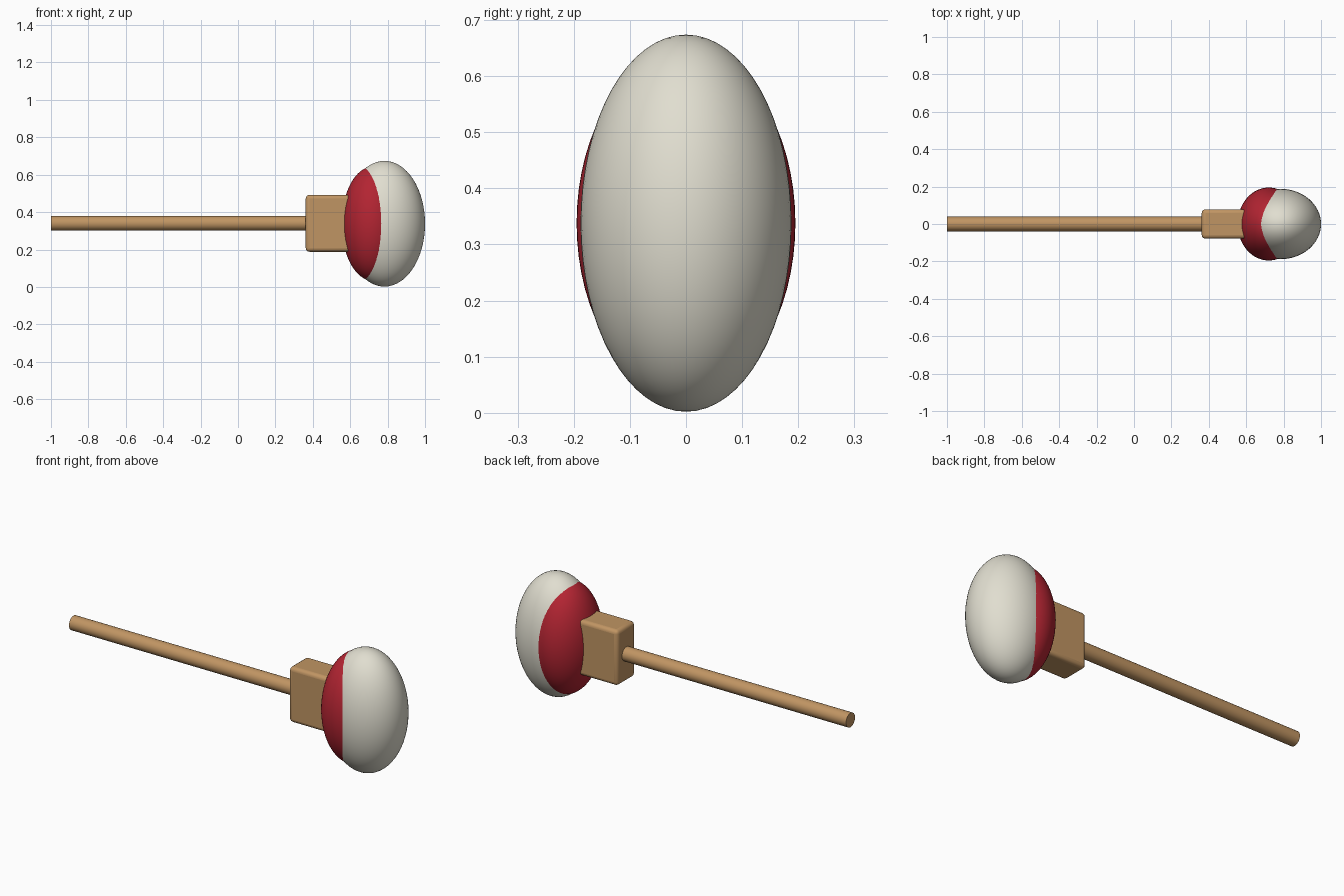
import bpy, math

if "Cube" in bpy.data.objects:
    bpy.data.objects.remove(bpy.data.objects["Cube"])

ZC = 0.338  # height of the common axis


def material(name, rgb):
    m = bpy.data.materials.new(name)
    m.diffuse_color = (*rgb, 1.0)
    m.use_nodes = True
    m.node_tree.nodes["Principled BSDF"].inputs["Base Color"].default_value = m.diffuse_color
    return m


wood = material("wood", (0.53, 0.30, 0.125))
red = material("red", (0.45, 0.018, 0.032))
cream = material("cream", (0.75, 0.73, 0.63))


def finish(name, mat, angle=40):
    ob = bpy.context.object
    ob.name = name
    ob.data.materials.append(mat)
    bpy.ops.object.transform_apply(location=False, rotation=True, scale=True)
    bpy.ops.object.shade_smooth_by_angle(angle=math.radians(angle))
    return ob


def ellipsoid(name, x, radii, mat):
    bpy.ops.mesh.primitive_uv_sphere_add(segments=64, ring_count=32, radius=1,
                                         location=(x, 0, ZC))
    bpy.context.object.scale = radii
    return finish(name, mat)


# Round handle along x, running into the block
x0, x1 = -1.0, 0.45
bpy.ops.mesh.primitive_cylinder_add(vertices=32, radius=0.039, depth=x1 - x0,
                                    location=((x0 + x1) / 2, 0, ZC + 0.002),
                                    rotation=(0, math.pi / 2, 0))
finish("handle", wood)

# Rounded wooden block joining handle and head
b0, b1 = 0.362, 0.65
bpy.ops.mesh.primitive_cube_add(size=1, location=((b0 + b1) / 2, 0, ZC + 0.002))
bpy.context.object.scale = (b1 - b0, 0.157, 0.304)
block = finish("block", wood)
bevel = block.modifiers.new("rounded_edges", 'BEVEL')
bevel.width = 0.02
bevel.segments = 4

# Red back of the head and cream front pad
ellipsoid("head_back", 0.720, (0.166, 0.195, 0.305), red)
ellipsoid("head_pad", 0.783, (0.217, 0.188, 0.336), cream)
